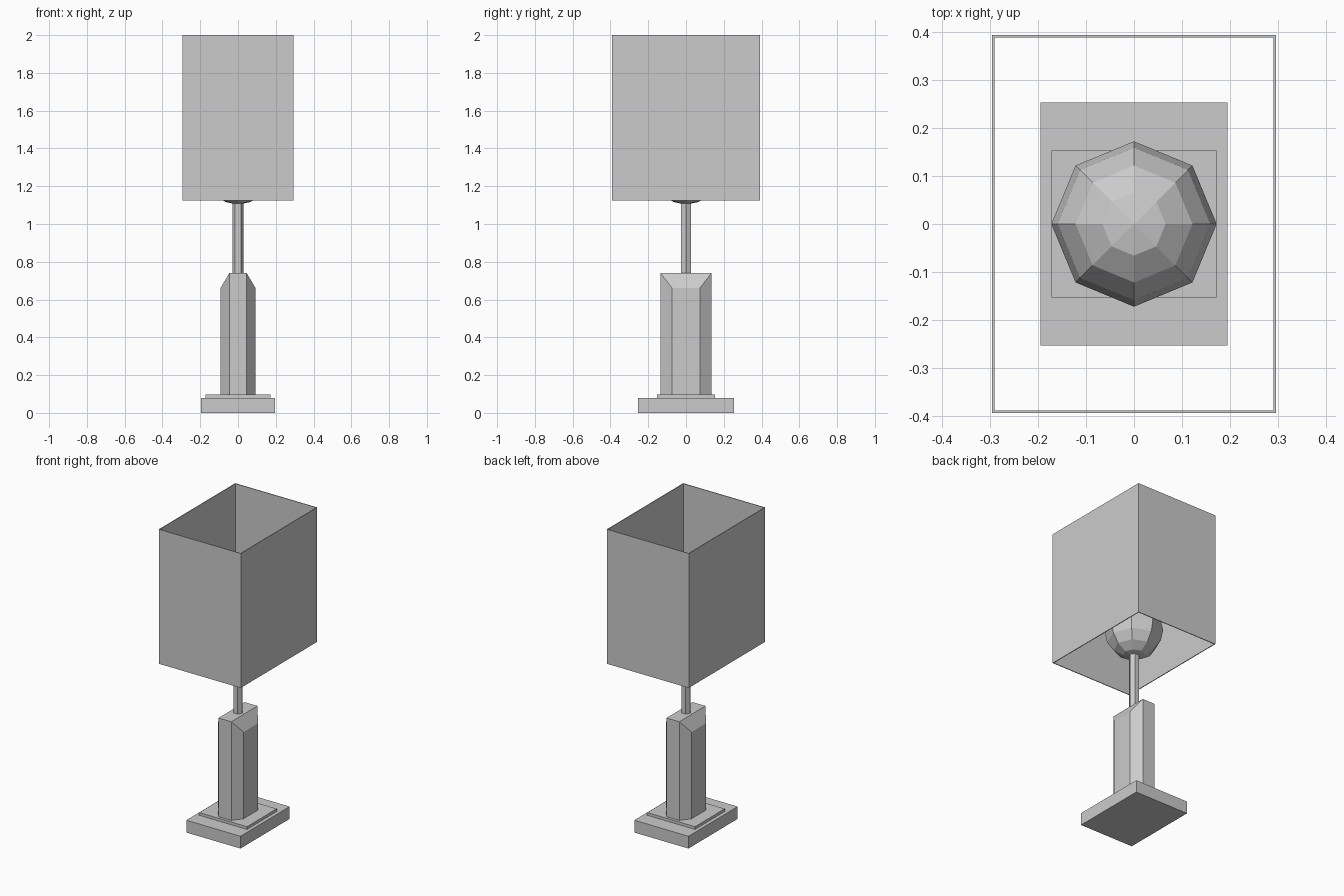
import bpy, bmesh
from mathutils import Matrix

if "Cube" in bpy.data.objects:
    bpy.data.objects.remove(bpy.data.objects["Cube"])


def finish(bm, name):
    bmesh.ops.recalc_face_normals(bm, faces=bm.faces)
    mesh = bpy.data.meshes.new(name)
    bm.to_mesh(mesh)
    bm.free()
    obj = bpy.data.objects.new(name, mesh)
    bpy.context.collection.objects.link(obj)
    return obj


def prism(name, outline, z0, z1):
    """Extrude a closed xy outline from z0 to z1."""
    bm = bmesh.new()
    face = bm.faces.new([bm.verts.new((x, y, z0)) for x, y in outline])
    ext = bmesh.ops.extrude_face_region(bm, geom=[face], use_keep_orig=True)
    for v in ext["geom"]:
        if isinstance(v, bmesh.types.BMVert):
            v.co.z = z1
    return finish(bm, name)


def rect(x, y):
    return [(-x, -y), (x, -y), (x, y), (-x, y)]


# Stepped foot
prism("base", rect(0.195, 0.253), 0, 0.08)
prism("base_plate", rect(0.172, 0.153), 0.08, 0.098)

# Eight-sided column, top edges on the x sides sloping down
X_IN, X_OUT, Y_IN, Y_OUT = 0.046, 0.092, 0.074, 0.135
column = prism("column", [(-X_IN, -Y_OUT), (X_IN, -Y_OUT), (X_OUT, -Y_IN), (X_OUT, Y_IN),
                          (X_IN, Y_OUT), (-X_IN, Y_OUT), (-X_OUT, Y_IN), (-X_OUT, -Y_IN)],
               0.098, 0.74)
bm = bmesh.new()
bm.from_mesh(column.data)
top = [v for v in bm.verts if v.co.z > 0.7]
bmesh.ops.delete(bm, geom=[f for f in bm.faces if all(v in top for v in f.verts)],
                 context="FACES_ONLY")
for v in top:
    if abs(v.co.x) > 0.07:
        v.co.z = 0.662
# flat cap plus the two sloped facets
for side in (-1, 1):
    slope = sorted((v for v in top if v.co.x * side > 0), key=lambda v: v.co.y)
    bm.faces.new([slope[0], slope[1], slope[2], slope[3]])
ridge = [v for v in top if abs(v.co.x) < 0.07]
ridge.sort(key=lambda v: (v.co.y, v.co.x))
bm.faces.new([ridge[0], ridge[1], ridge[3], ridge[2]])
bmesh.ops.recalc_face_normals(bm, faces=bm.faces)
bm.to_mesh(column.data)
bm.free()

# Hexagonal stem
stem = [(0.03, 0), (0.015, 0.026), (-0.015, 0.026), (-0.03, 0), (-0.015, -0.026), (0.015, -0.026)]
prism("stem", stem, 0.74, 1.12)

# Faceted bulb
bm = bmesh.new()
bmesh.ops.create_uvsphere(bm, u_segments=8, v_segments=8, radius=0.172,
                          matrix=Matrix.Translation((0, 0, 1.275)))
finish(bm, "bulb")

# Open rectangular shade with thin walls
shade = prism("shade", rect(0.295, 0.393), 1.125, 2.0)
bm = bmesh.new()
bm.from_mesh(shade.data)
bmesh.ops.delete(bm, geom=[f for f in bm.faces if abs(f.normal.z) > 0.9], context="FACES_ONLY")
bm.to_mesh(shade.data)
bm.free()
wall = shade.modifiers.new("wall", "SOLIDIFY")
wall.thickness = 0.005
wall.offset = -1
wall.use_even_offset = True
